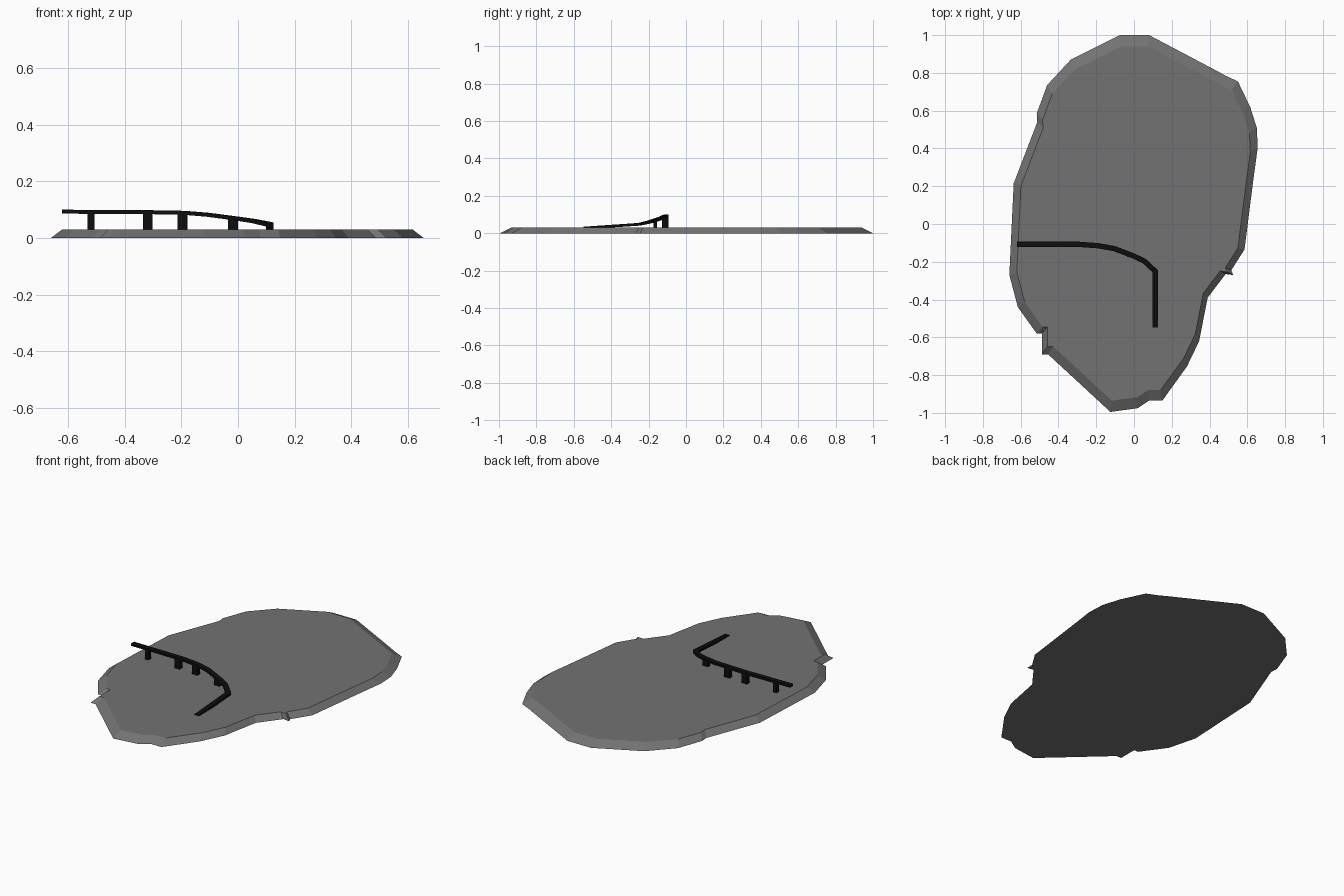
import bpy, bmesh
from mathutils import Vector

if "Cube" in bpy.data.objects:
    bpy.data.objects.remove(bpy.data.objects["Cube"])


def material(name, v):
    m = bpy.data.materials.new(name)
    m.diffuse_color = (v, v, v, 1)
    m.use_nodes = True
    m.node_tree.nodes["Principled BSDF"].inputs["Base Color"].default_value = m.diffuse_color
    return m


def loft(name, rings, mat):
    """Skin a list of equal-length closed rings and cap both ends."""
    bm = bmesh.new()
    vs = [[bm.verts.new(p) for p in r] for r in rings]
    n = len(rings[0])
    for a, b in zip(vs, vs[1:]):
        for i in range(n):
            j = (i + 1) % n
            bm.faces.new((a[i], a[j], b[j], b[i]))
    caps = [bm.faces.new(vs[0]), bm.faces.new(vs[-1])]
    bmesh.ops.recalc_face_normals(bm, faces=bm.faces[:])
    bmesh.ops.triangulate(bm, faces=caps)
    me = bpy.data.meshes.new(name)
    bm.to_mesh(me)
    bm.free()
    me.materials.append(mat)
    ob = bpy.data.objects.new(name, me)
    bpy.context.collection.objects.link(ob)
    return ob


stone = material("stone_grey", 0.17)
black = material("black", 0.004)

# Rocky base: irregular outline, tapered towards the top
TOP = 0.03
outline = [(-.075, 1), (.08, 1), (.44, .81), (.485, .785), (.55, .755), (.615, .62),
           (.65, .51), (.655, .405), (.63, .22), (.585, -.135), (.515, -.245),
           (.525, -.27), (.485, -.265), (.39, -.39), (.345, -.62), (.28, -.755),
           (.15, -.935), (.08, -.935), (.02, -.975), (-.125, -.995), (-.455, -.69),
           (-.488, -.69), (-.488, -.58), (-.515, -.58), (-.615, -.44), (-.66, -.27),
           (-.637, .215), (-.512, .54), (-.515, .585), (-.46, .735), (-.335, .87)]
loft("rock_base", [[(x * s, y * s, z) for x, y in outline]
                   for s, z in ((1, 0), (.94, TOP))], stone)

# Curved ramp: flat strip swept along a descending path
path = [Vector(p) for p in (
    (-.62, -.107, .093), (-.3, -.107, .091), (-.19, -.115, .089), (-.105, -.13, .082),
    (0, -.17, .068), (.055, -.197, .060), (.112, -.25, .048), (.112, -.547, .028))]
W, H = .014, .007
rings = []
for i, p in enumerate(path):
    a = (p - path[max(i - 1, 0)]).xy
    b = (path[min(i + 1, len(path) - 1)] - p).xy
    a, b = (a if a.length else b).normalized(), (b if b.length else a).normalized()
    t = (a + b).normalized()
    side = Vector((-t.y, t.x, 0)) * (W / t.dot(a))
    up = Vector((0, 0, H))
    rings.append([p + side + up, p - side + up, p - side - up, p + side - up])
loft("ramp", rings, black)

# Support posts under the raised part
for k, (x, y, w, d, z) in enumerate(((-.518, -.107, .024, .026, .092), (-.318, -.107, .034, .026, .091),
                                     (-.196, -.115, .036, .026, .089), (-.018, -.165, .036, .02, .068))):
    corners = [(x + sx * w / 2, y + sy * d / 2) for sx, sy in ((-1, -1), (1, -1), (1, 1), (-1, 1))]
    loft(f"support_post_{k + 1}", [[(*c, h) for c in corners] for h in (TOP, z)], black)
